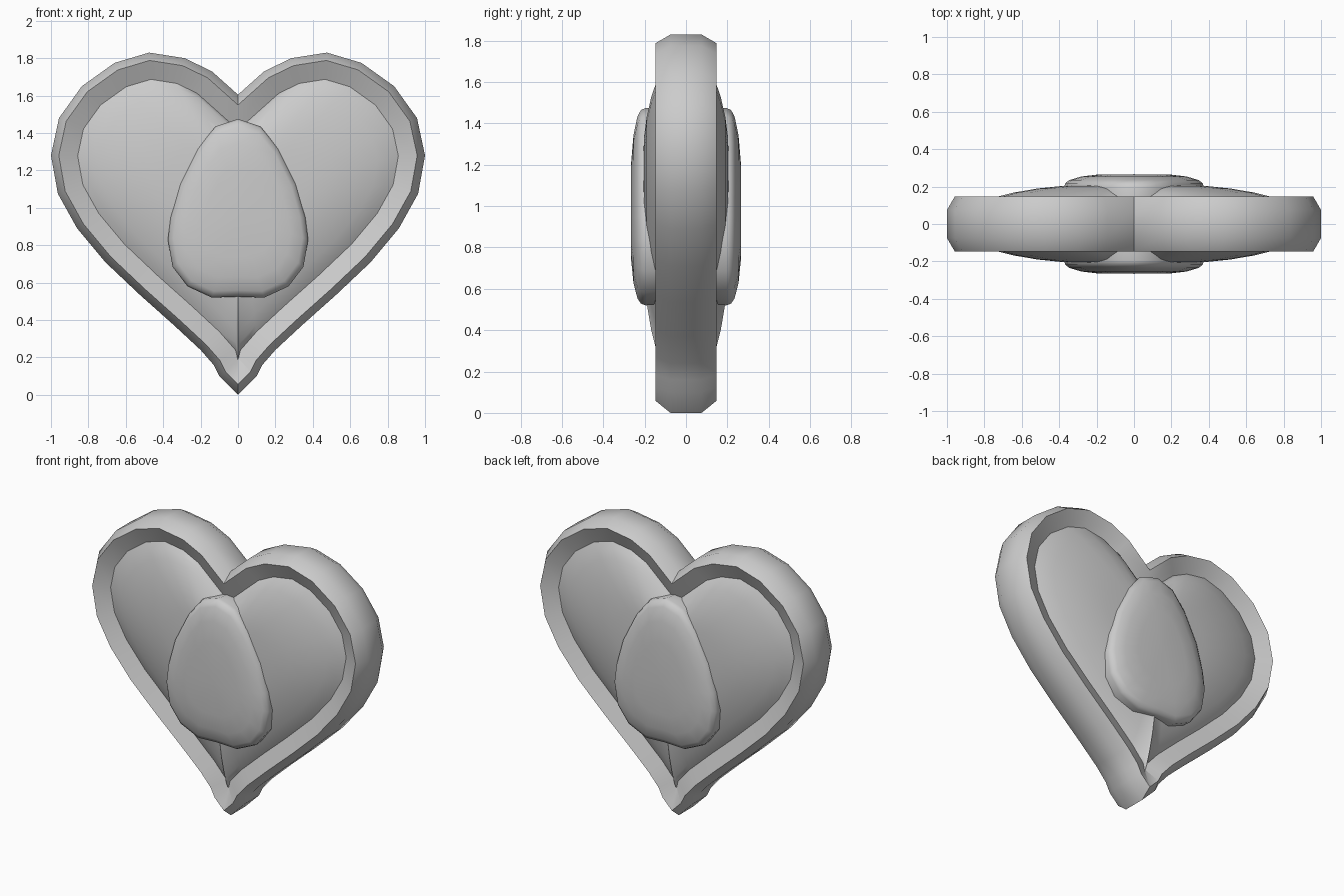
import bpy, bmesh, math
from mathutils import Vector

if "Cube" in bpy.data.objects:
    bpy.data.objects.remove(bpy.data.objects["Cube"], do_unlink=True)

grey = bpy.data.materials.new("light_grey")
grey.use_nodes = True
COLOUR = (0.6, 0.6, 0.6, 1)
grey.diffuse_color = COLOUR
grey.node_tree.nodes["Principled BSDF"].inputs["Base Color"].default_value = COLOUR

# Half outlines (x, z), from top centre to bottom centre
HEART = [(0, 1.605), (.14, 1.73), (.285, 1.80), (.475, 1.83), (.66, 1.775), (.835, 1.65),
         (.957, 1.48), (1, 1.28), (.963, 1.075), (.86, .89), (.71, .71), (.525, .535),
         (.34, .37), (.2, .24), (.13, .16), (.1, .1), (0, 0)]
DROP = [(0, 1.475), (.12, 1.435), (.214, 1.32), (.31, 1.13), (.36, .95), (.375, .83),
        (.35, .685), (.27, .58), (.14, .52), (0, .525)]


def inset(half, dist):
    """Move a half outline inwards by a constant distance, with mitred corners."""
    pts = [Vector(p) for p in half]
    flip = lambda p: Vector((-p.x, p.y))
    ext = [flip(pts[1])] + pts + [flip(pts[-2])]
    out = []
    for a, b, c in zip(ext, ext[1:], ext[2:]):
        n1, n2 = [Vector((d.y, -d.x)).normalized() for d in (b - a, c - b)]
        p = b + (n1 + n2) * dist / (1 + n1.dot(n2))
        out.append((max(p.x, 0), p.y))
    return out


def mirrored(half):
    return half + [(-x, z) for x, z in half[-2:0:-1]]


def scaled(half, cz, s):
    return [(x * s, cz + (z - cz) * s) for x, z in half]


def loft(name, rings, centre_z=None, cap_y=0, angle=35):
    """Join rings of (half outline, y); close into a tube, or cap both ends with fans."""
    bm = bmesh.new()
    loops = [[bm.verts.new((x, y, z)) for x, z in mirrored(h)] for h, y in rings]
    n = len(loops[0])
    pairs = list(zip(loops, loops[1:]))
    if centre_z is None:
        pairs.append((loops[-1], loops[0]))
    else:
        for loop, y in ((loops[0], -cap_y), (loops[-1], cap_y)):
            tip = bm.verts.new((0, y, centre_z))
            for i in range(n):
                bm.faces.new((tip, loop[i], loop[(i + 1) % n]))
    for a, b in pairs:
        for i in range(n):
            j = (i + 1) % n
            bm.faces.new((a[i], a[j], b[j], b[i]))
    bmesh.ops.remove_doubles(bm, verts=bm.verts, dist=0.0005)
    bmesh.ops.recalc_face_normals(bm, faces=bm.faces)
    mesh = bpy.data.meshes.new(name)
    bm.to_mesh(mesh)
    bm.free()
    mesh.materials.append(grey)
    obj = bpy.data.objects.new(name, mesh)
    bpy.context.collection.objects.link(obj)
    bpy.ops.object.select_all(action='DESELECT')
    obj.select_set(True)
    bpy.context.view_layer.objects.active = obj
    bpy.ops.object.shade_smooth_by_angle(angle=math.radians(angle))
    return obj


def dome(name, half, cz, profile, cap_y):
    """Double-sided cushion; profile lists (scale, depth) from the centre to the rim."""
    front = [(scaled(half, cz, s), -y) for s, y in profile]
    back = [(h, -y) for h, y in reversed(front)]
    loft(name, front + back, cz, cap_y, 40)


# Heart-shaped rim with bevelled outside and sloping inside wall
ridge, inner = inset(HEART, .041), inset(HEART, .14)
front = [(inner, -.10), (ridge, -.147), (HEART, -.075)]
loft("heart_rim", front + [(h, -y) for h, y in reversed(front)])

# Padded heart inside the rim
dome("heart_cushion", inner, 1.05,
     [(.25, .208), (.45, .203), (.6, .19), (.75, .168), (.87, .142), (.95, .12), (1, .10)], .21)

# Raised drop in the middle of both faces
dome("centre_drop", DROP, .95,
     [(.5, .265), (.75, .254), (.92, .235), (.98, .218), (1, .195), (.98, .1)], .266)
